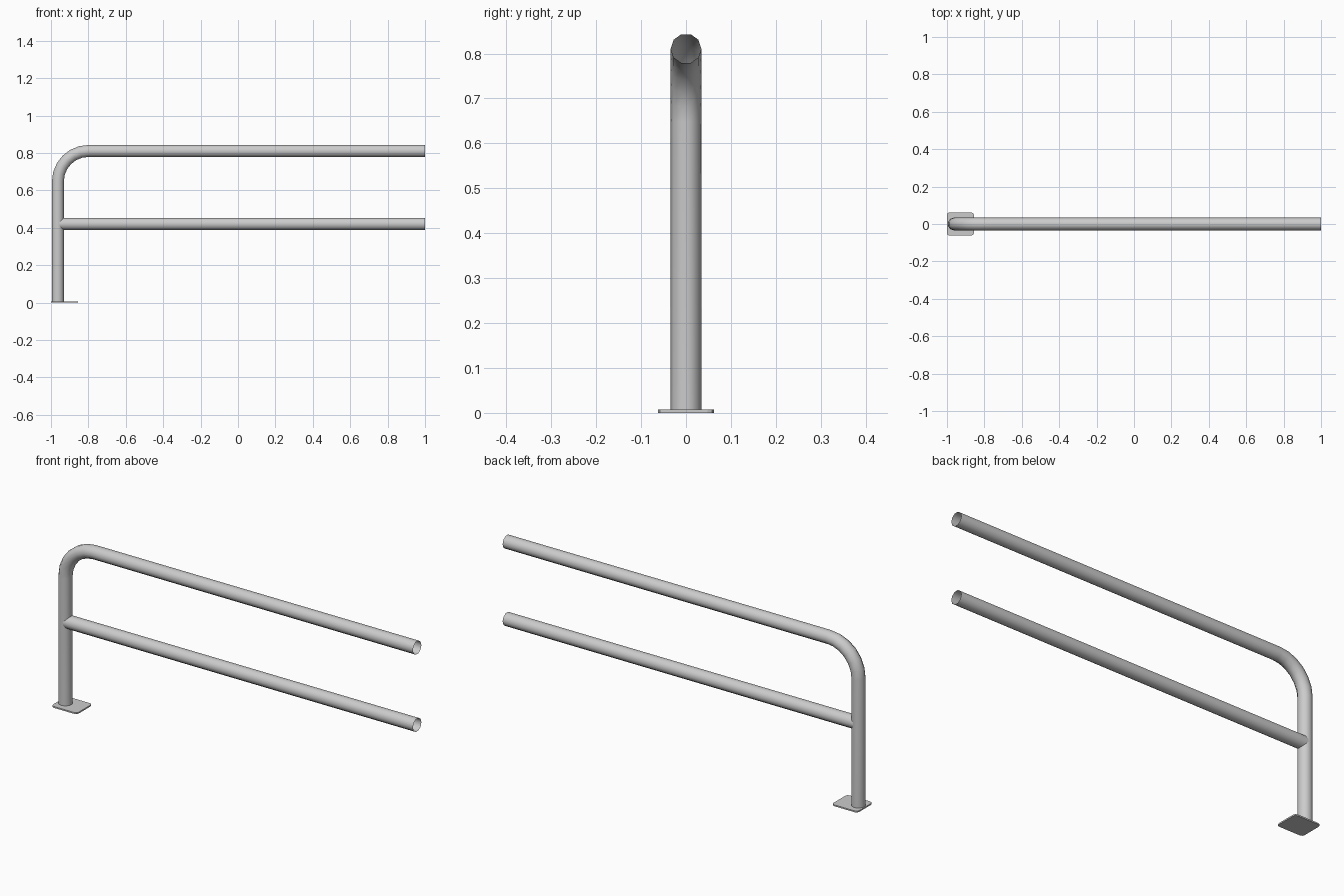
import bpy, bmesh, math
from mathutils import Vector

if "Cube" in bpy.data.objects:
    bpy.data.objects.remove(bpy.data.objects["Cube"])

SIDES = 10


def finish(bm, name, smooth=True):
    bmesh.ops.recalc_face_normals(bm, faces=bm.faces)
    me = bpy.data.meshes.new(name)
    bm.to_mesh(me)
    bm.free()
    ob = bpy.data.objects.new(name, me)
    bpy.context.collection.objects.link(ob)
    if smooth:
        bpy.context.view_layer.objects.active = ob
        ob.select_set(True)
        bpy.ops.object.shade_smooth_by_angle(angle=math.radians(50))
        ob.select_set(False)
    return ob


def tube(name, path, ry, rn):
    """Open-ended tube along a path in the XZ plane."""
    bm = bmesh.new()
    pts = [Vector((x, 0, z)) for x, z in path]
    rings = []
    for i, p in enumerate(pts):
        t = (pts[min(i + 1, len(pts) - 1)] - pts[max(i - 1, 0)]).normalized()
        if i == 1 and len(pts) > 2:
            t = Vector((0, 0, 1))
        if i == len(pts) - 2 and i:
            t = Vector((1, 0, 0))
        n = Vector((-t.z, 0, t.x))
        ring = []
        for k in range(SIDES):
            a = 2 * math.pi * k / SIDES
            ring.append(bm.verts.new(p + Vector((0, ry * math.cos(a), 0)) + n * rn * math.sin(a)))
        rings.append(ring)
    for a, b in zip(rings, rings[1:]):
        for k in range(SIDES):
            j = (k + 1) % SIDES
            bm.faces.new((a[k], a[j], b[j], b[k]))
    return finish(bm, name)


# post bending over into the top rail
R, px, pz, steps = 0.163, -0.963, 0.811, 6
path = [(px, 0.006)]
for i in range(steps + 1):
    a = math.pi - i * math.pi / 2 / steps
    path.append((px + R + R * math.cos(a), pz - R + R * math.sin(a)))
path.append((1.0, pz))
tube("post_and_top_rail", path, 0.034, 0.0335)

# middle rail
tube("middle_rail", [(-0.955, 0.421), (1.0, 0.421)], 0.034, 0.0335)

# base plate with clipped corners
bm = bmesh.new()
bmesh.ops.create_cube(bm, size=1)
for v in bm.verts:
    v.co = Vector((v.co.x * 0.144 - 0.928, v.co.y * 0.124, (v.co.z + 0.5) * 0.007))
corners = [e for e in bm.edges if abs(e.verts[0].co.z - e.verts[1].co.z) > 0.005]
bmesh.ops.bevel(bm, geom=corners, offset=0.014, segments=2, profile=0.5, affect='EDGES')
finish(bm, "base_plate", smooth=False)
